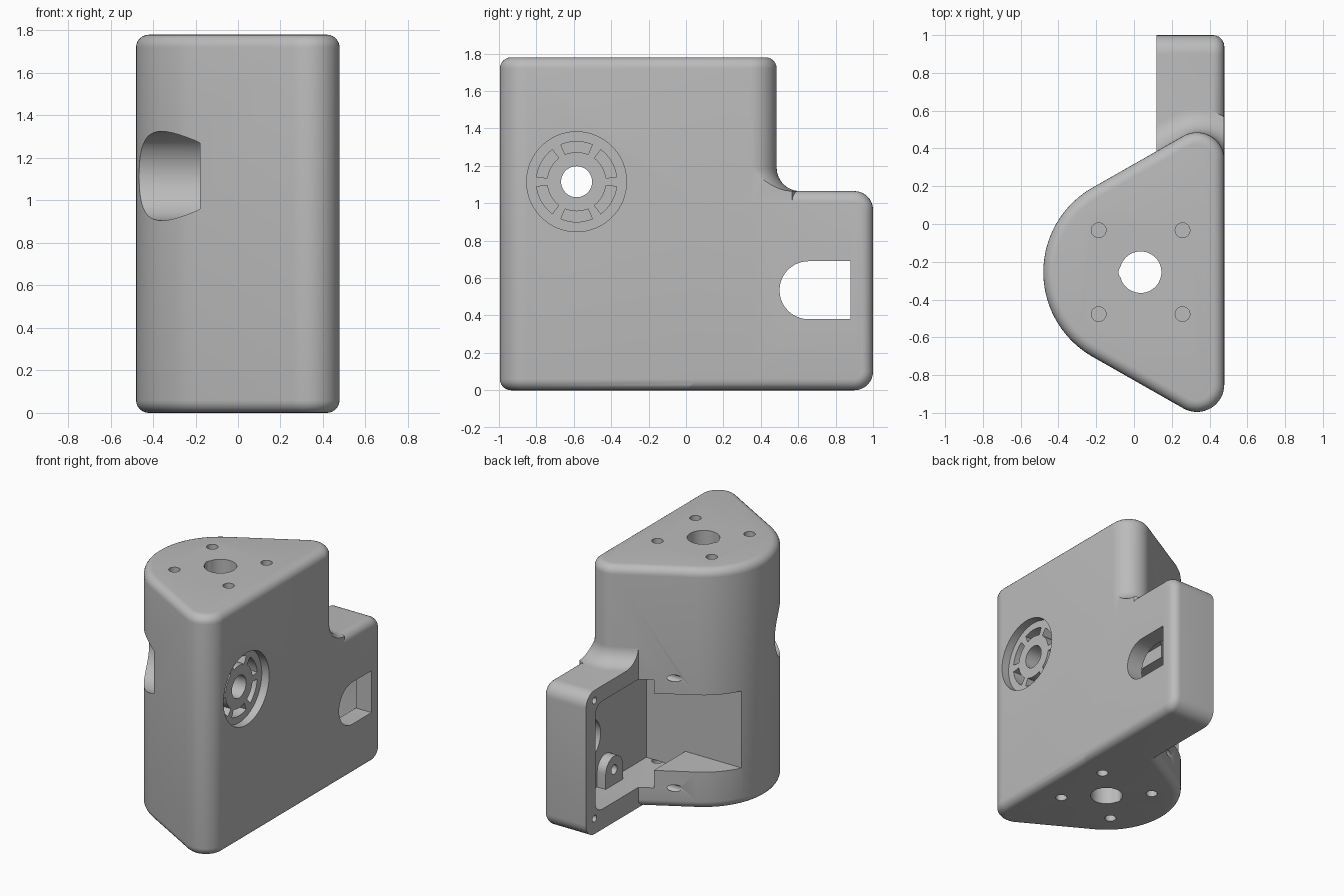
import bpy
import bmesh
from math import sin, cos, radians

if "Cube" in bpy.data.objects:
    bpy.data.objects.remove(bpy.data.objects["Cube"])

grey = bpy.data.materials.new("plain grey")
grey.use_nodes = True
colour = (0.5, 0.5, 0.5, 1)
grey.diffuse_color = colour
grey.node_tree.nodes["Principled BSDF"].inputs["Base Color"].default_value = colour

HEIGHT, SIDE, EAR_IN, EAR_TOP = 1.78, 0.478, 0.12, 1.065
MID = (0.035, -0.255)       # axis of the rounded body
HUB = (-0.585, 1.115)       # side bore, as (y, z)


def arc(c, r, a0, a1, n=12):
    steps = [radians(a0 + (a1 - a0) * i / n) for i in range(n + 1)]
    return [(c[0] + r * cos(a), c[1] + r * sin(a)) for a in steps]


def circle(c, r, n=48):
    return arc(c, r, 0, 360 - 360 / n, n - 1)


def rect(u0, v0, u1, v1):
    return [(u0, v0), (u1, v0), (u1, v1), (u0, v1)]


def body_outline(off=0.0):
    """Big round nose, two slanted sides and two rounded corners."""
    lift = 0.595
    return (arc((0.333, MID[1] + lift), 0.145 + off, 0, 120, 16)
            + arc(MID, 0.515 + off, 120, 240, 40)
            + arc((0.333, MID[1] - lift), 0.145 + off, 240, 360, 16))


def loft(name, rings):
    """Solid through closed rings of 3D points."""
    bm = bmesh.new()
    loops = [[bm.verts.new(p) for p in ring] for ring in rings]
    n = len(loops[0])
    for a, b in zip(loops, loops[1:]):
        for i in range(n):
            j = (i + 1) % n
            bm.faces.new((a[i], a[j], b[j], b[i]))
    bm.faces.new(loops[0])
    bm.faces.new(loops[-1])
    bmesh.ops.recalc_face_normals(bm, faces=bm.faces)
    mesh = bpy.data.meshes.new(name)
    bm.to_mesh(mesh)
    bm.free()
    mesh.materials.append(grey)
    ob = bpy.data.objects.new(name, mesh)
    bpy.context.collection.objects.link(ob)
    return ob


def prism(name, pts, axis, lo, hi):
    place = (lambda p, w: (p[0], p[1], w)) if axis == "z" else (lambda p, w: (w, p[0], p[1]))
    return loft(name, [[place(p, w) for p in pts] for w in (lo, hi)])


def round_rims(ob, axis, levels, width=0.06):
    """Round the rim edges lying at the given levels."""
    bm = bmesh.new()
    bm.from_mesh(ob.data)
    rim = [e for e in bm.edges if any(
        all(abs(v.co[axis] - k) < 1e-4 for v in e.verts) for k in levels)]
    bmesh.ops.bevel(bm, geom=rim, offset=width, segments=6, profile=0.5, affect="EDGES")
    bm.to_mesh(ob.data)
    bm.free()


def combine(ob, other, op="DIFFERENCE"):
    other.hide_render = True
    mod = ob.modifiers.new("combine", "BOOLEAN")
    mod.operation, mod.solver, mod.object = op, "EXACT", other
    bpy.context.view_layer.objects.active = ob
    bpy.ops.object.modifier_apply(modifier=mod.name)
    bpy.data.objects.remove(other)


def cut(ob, pts, axis, lo, hi):
    combine(ob, prism("cutter", pts, axis, lo, hi))


def finish(ob):
    bpy.ops.object.select_all(action="DESELECT")
    ob.select_set(True)
    bpy.context.view_layer.objects.active = ob
    bpy.ops.object.shade_smooth_by_angle(angle=radians(32))


# Main body
housing = prism("housing", body_outline(), "z", 0, HEIGHT)
round_rims(housing, 2, (0, HEIGHT))

# Side ear with rounded back corners
ear_pts = ([(0, EAR_TOP), (0, 0)] + arc((0.9, 0.1), 0.1, -90, 0, 8)
           + arc((0.9, EAR_TOP - 0.1), 0.1, 0, 90, 8))
ear = prism("ear", ear_pts, "x", EAR_IN, SIDE)
round_rims(ear, 0, (SIDE,))
combine(housing, ear, "UNION")

# Concave blend between body and ear top
F = 0.125
rings = [[(x, y, EAR_TOP - 0.06) for x, y in body_outline(F)]]
for i in range(9):
    t = radians(90 * i / 8)
    rings.append([(x, y, EAR_TOP + F * (1 - cos(t)))
                  for x, y in body_outline(F * (1 - sin(t)) - 0.0005)])
blend = loft("blend", rings)
combine(blend, prism("clip", rect(EAR_IN, 0.1, SIDE - 0.001, 0.95), "z", 0.9, 1.5), "INTERSECT")
combine(housing, blend, "UNION")

# Inner pocket, open on the left-hand side of the ear
pocket = ([(-0.035, 0.95), (-0.035, 0.15)] + arc((0.81, 0.23), 0.08, -90, 0, 6)
          + arc((0.81, 0.87), 0.08, 0, 90, 6))
cut(housing, pocket, "x", 0.03, 0.35)
cut(housing, rect(-0.7, -0.035, 0.04, 0.7), "z", 0.28, 0.85)

# D-shaped window through the ear wall
cut(housing, [(0.88, 0.38), (0.88, 0.69)] + arc((0.655, 0.535), 0.155, 90, 270, 20),
    "x", 0.3, 0.6)

# Vertical shaft hole and screw holes in both ends
cut(housing, circle(MID, 0.11), "z", -0.1, 1.9)
cut(housing, circle((MID[0] - 0.072, MID[1]), 0.045, 24), "z", -0.1, 1.9)
for sx in (-1, 1):
    for sy in (-1, 1):
        spot = circle((MID[0] + 0.222 * sx, MID[1] + 0.222 * sy), 0.039, 24)
        cut(housing, spot, "z", HEIGHT - 0.15, 1.9)
        cut(housing, spot, "z", -0.1, 0.15)

# Cover screw holes
for y, z, x0, x1 in ((0.9, 0.99, 0, 0.3), (0.9, 0.115, 0, 0.3),
                     (0.265, 0.968, -0.3, 0.02), (0.265, 0.154, -0.3, 0.02)):
    cut(housing, circle((y, z), 0.025, 20), "x", x0, x1)

# Cross bore: wide on one side, vented recess on the other
cut(housing, circle(HUB, 0.21), "x", -0.8, -0.18)
cut(housing, circle(HUB, 0.267, 64), "x", SIDE - 0.06, 0.7)
cut(housing, circle(HUB, 0.083), "x", -0.3, 0.7)
for k in range(6):
    a = 30 + 60 * k
    slot = arc(HUB, 0.215, a - 23, a + 23, 8) + arc(HUB, 0.158, a + 23, a - 23, 8)
    cut(housing, slot, "x", SIDE - 0.18, 0.7)

# Small lug on the pocket wall
tab = [(0.34, 0.14), (0.54, 0.14)] + arc((0.44, 0.26), 0.1, 0, 180, 16)
lug = prism("pocket_lug", tab, "x", 0.28, 0.355)
cut(lug, circle((0.44, 0.26), 0.035, 20), "x", 0.2, 0.345)

finish(housing)
finish(lug)
